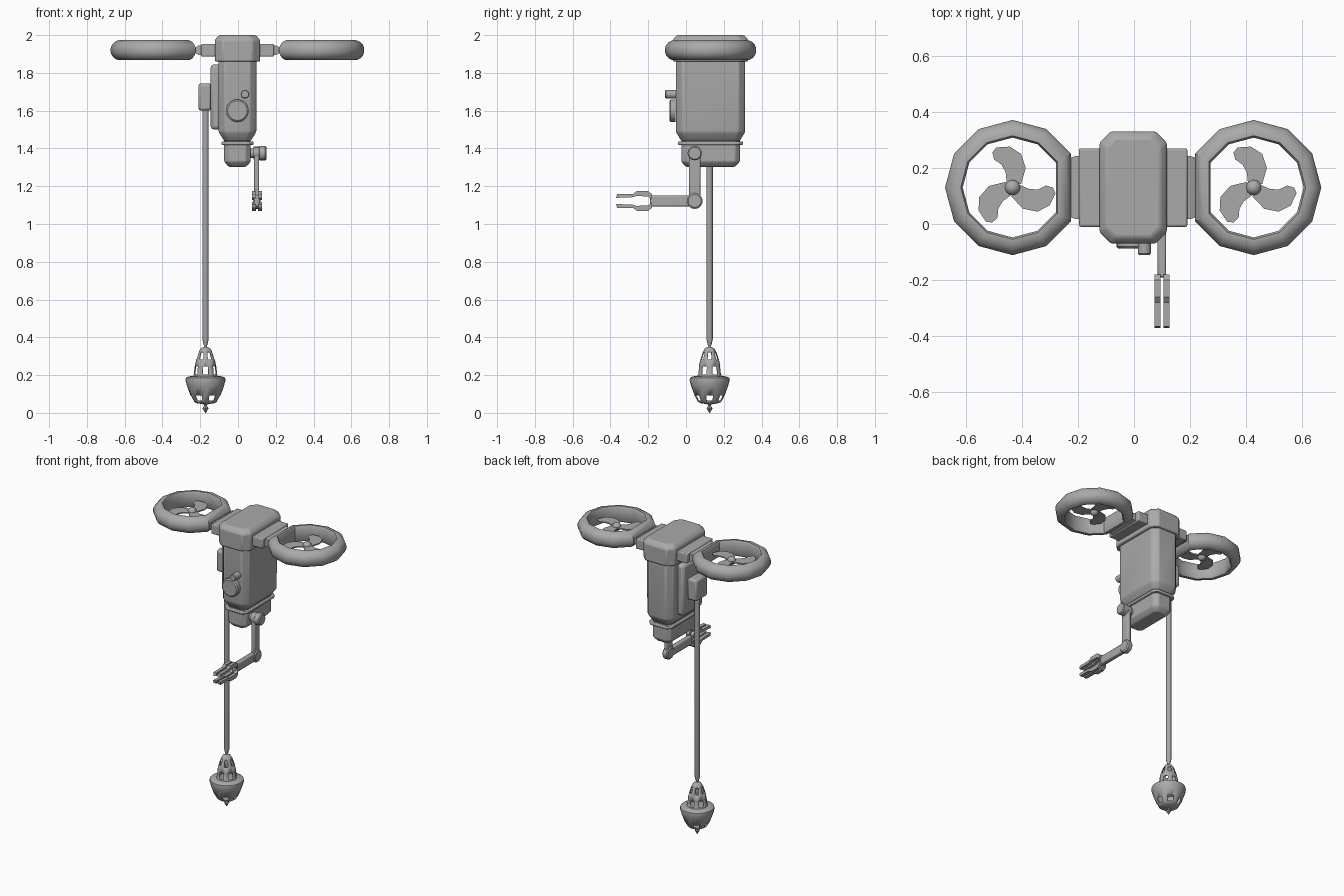
import bpy, bmesh, math
from mathutils import Vector, Matrix

if "Cube" in bpy.data.objects:
    bpy.data.objects.remove(bpy.data.objects["Cube"])

CX, CY = -0.003, 0.13          # centre line of the hull
grey = bpy.data.materials.new("plain grey")
grey.diffuse_color = (0.4, 0.4, 0.4, 1)
grey.use_nodes = True
grey.node_tree.nodes["Principled BSDF"].inputs["Base Color"].default_value = grey.diffuse_color


def finish(name, bm, bevel=0.0, angle=35, segs=2):
    bmesh.ops.recalc_face_normals(bm, faces=bm.faces)
    me = bpy.data.meshes.new(name)
    bm.to_mesh(me)
    bm.free()
    me.materials.append(grey)
    ob = bpy.data.objects.new(name, me)
    bpy.context.collection.objects.link(ob)
    if bevel:
        m = ob.modifiers.new("soft edges", 'BEVEL')
        m.width, m.segments, m.limit_method = bevel, segs, 'ANGLE'
    bpy.ops.object.select_all(action='DESELECT')
    bpy.context.view_layer.objects.active = ob
    ob.select_set(True)
    bpy.ops.object.shade_smooth_by_angle(angle=math.radians(angle))
    return ob


def loft(bm, rings, caps=True, loop=False):
    """Join equal-length closed rings of points with quads; returns faces by row."""
    vs = [[bm.verts.new(p) for p in r] for r in rings]
    n, rows = len(vs[0]), []
    for k in range(len(vs) if loop else len(vs) - 1):
        a, b = vs[k], vs[(k + 1) % len(vs)]
        rows.append([bm.faces.new((a[i], a[(i + 1) % n], b[(i + 1) % n], b[i])) for i in range(n)])
    if caps and not loop:
        bm.faces.new(vs[0])
        bm.faces.new(vs[-1])
    return rows


def stack(name, sections, bevel):
    """Tower of rectangles with cut corners: (z, half x, half y, cut)."""
    bm = bmesh.new()
    rings = []
    for z, hx, hy, c in sections:
        pts = [(hx, -hy + c), (hx, hy - c), (hx - c, hy), (-hx + c, hy),
               (-hx, hy - c), (-hx, -hy + c), (-hx + c, -hy), (hx - c, -hy)]
        rings.append([(CX + x, CY + y, z) for x, y in pts])
    loft(bm, rings)
    return finish(name, bm, bevel, 40)


def box(name, lo, hi, bevel=0.0):
    bm = bmesh.new()
    lo, hi = Vector(lo), Vector(hi)
    bmesh.ops.create_cube(bm, size=1, matrix=Matrix.Translation((lo + hi) / 2)
                          @ Matrix.Diagonal((*(hi - lo), 1)))
    return finish(name, bm, bevel, 40)


def lathe(name, profile, origin, axis='Z', n=16, bevel=0.0):
    """Turned part: profile of (radius, distance along axis)."""
    turn = {'Z': Matrix(), 'X': Matrix.Rotation(math.pi / 2, 4, 'Y'),
            '-Y': Matrix.Rotation(math.pi / 2, 4, 'X')}[axis]
    m = Matrix.Translation(origin) @ turn
    bm = bmesh.new()
    loft(bm, [[m @ Vector((r * math.cos(2 * math.pi * i / n), r * math.sin(2 * math.pi * i / n), h))
               for i in range(n)] for r, h in profile])
    return finish(name, bm, bevel)


# hull
stack("hull", [(1.44, 0.07, 0.155, 0.025), (1.487, 0.1, 0.183, 0.035), (1.87, 0.1, 0.183, 0.035)], 0.008)
stack("hull_cap", [(1.86, 0.12, 0.2, 0.04), (1.975, 0.12, 0.2, 0.04), (2.0, 0.097, 0.178, 0.035)], 0.008)
stack("collar", [(1.418, 0.085, 0.172, 0.025), (1.437, 0.085, 0.172, 0.025)], 0.006)
stack("lower_block", [(1.303, 0.047, 0.13, 0.02), (1.33, 0.07, 0.155, 0.025), (1.45, 0.07, 0.155, 0.025)], 0.006)

# front lenses
lathe("main_lens", [(0.06, 0), (0.06, 0.026), (0.052, 0.033)], (CX, -0.055, 1.6), '-Y', 20)
lathe("small_lens", [(0.023, 0), (0.023, 0.055), (0.019, 0.06)], (0.037, -0.05, 1.687), '-Y', 14)

# side pack and cable winch
box("side_pack", (-0.145, 0.025, 1.5), (-0.09, 0.235, 1.845), 0.018)
box("winch_box", (-0.21, 0.065, 1.6), (-0.14, 0.19, 1.745), 0.014)

# ducted rotors
DUCT = [(0.178, -0.042), (0.185, -0.053), (0.2, -0.053), (0.22, -0.044), (0.234, -0.029), (0.241, -0.012),
        (0.241, 0.012), (0.234, 0.029), (0.22, 0.044), (0.2, 0.053), (0.185, 0.053), (0.178, 0.042)]
BLADE = [(0.03, 0.012), (0.047, 0.07), (0.03, 0.12), (-0.01, 0.146), (-0.058, 0.143),
         (-0.072, 0.125), (-0.066, 0.1), (-0.04, 0.082), (-0.025, 0.055), (-0.02, 0.012)]
ROTZ = 1.92
for s, side in ((-1, "left"), (1, "right")):
    rx = CX + s * 0.43
    # twelve-sided ring with the corner next to the hull removed
    skip = 6 if s > 0 else 0
    bm = bmesh.new()
    loft(bm, [[(rx + r * math.cos(k * math.pi / 6), CY + r * math.sin(k * math.pi / 6), ROTZ + h)
               for r, h in DUCT] for k in range(12) if k != skip], loop=True)
    finish(side + "_duct", bm, angle=32)
    # three curved blades
    bm = bmesh.new()
    for k in range(3):
        rot = Matrix.Translation((rx, CY, ROTZ)) @ Matrix.Rotation(k * 2 * math.pi / 3, 4, 'Z')
        loft(bm, [[rot @ Vector((x, y, z)) for x, y in BLADE] for z in (-0.004, 0.004)])
    finish(side + "_blades", bm)
    bm = bmesh.new()
    bmesh.ops.create_uvsphere(bm, u_segments=14, v_segments=8, radius=0.028,
                              matrix=Matrix.Translation((rx, CY, ROTZ)))
    finish(side + "_rotor_hub", bm)
    # mount between hull and ring
    xa, xb = sorted((CX + s * 0.11, CX + s * 0.193))
    box(side + "_mount", (xa, CY - 0.14, ROTZ - 0.033), (xb, CY + 0.14, ROTZ + 0.033), 0.006)
    bm = bmesh.new()
    loft(bm, [[(CX + s * d, CY + a * hy, ROTZ + b * hz) for a, b in ((-1, -1), (1, -1), (1, 1), (-1, 1))]
              for d, hy, hz in ((0.185, 0.112, 0.027), (0.206, 0.112, 0.025), (0.226, 0.105, 0.012))])
    finish(side + "_ring_joint", bm)

# arm
AX, AY, ELZ = 0.1, 0.046, 1.122
lathe("shoulder_axle", [(0.025, 0), (0.025, 0.06)], (0.055, AY, 1.375), 'X', 14)
lathe("shoulder", [(0.032, 0), (0.038, 0.006), (0.038, 0.036), (0.032, 0.042)], (0.108, AY, 1.375), 'X')
lathe("shoulder_collar", [(0.034, 0), (0.034, 0.03)], (0.082, AY, 1.375), 'X')
box("upper_arm", (0.086, AY - 0.03, ELZ), (0.112, AY + 0.03, 1.375), 0.007)
lathe("elbow", [(0.034, 0), (0.042, 0.007), (0.042, 0.033), (0.034, 0.04)], (AX - 0.02, AY, ELZ), 'X')
box("forearm", (0.084, -0.19, ELZ - 0.029), (0.115, AY, ELZ + 0.029), 0.007)

# gripper fingers: side outline (y, height above wrist)
FINGER = [(-0.18, 0.006), (-0.18, 0.036), (-0.2, 0.052), (-0.26, 0.052),
          (-0.28, 0.037), (-0.365, 0.036), (-0.37, 0.016), (-0.28, 0.02), (-0.265, 0.026), (-0.2, 0.024)]
bm = bmesh.new()
for up in (-1, 1):
    for x in (AX - 0.016, AX + 0.016):
        loft(bm, [[(x + w, y, ELZ + up * h) for y, h in FINGER] for w in (-0.011, 0.011)])
finish("gripper_fingers", bm)

# hanging cable
BX, BY = -0.172, 0.125
lathe("cable", [(0.003, 0.345), (0.01, 0.36), (0.017, 0.39), (0.017, 1.61)], (BX, BY, 0), 'Z', 12)

# slotted probe bell: rows of openings left out of the shell
BELL = [(0.012, 0.045), (0.05, 0.052), (0.062, 0.06), (0.08, 0.093), (0.097, 0.14), (0.106, 0.172),
        (0.104, 0.185), (0.09, 0.193), (0.064, 0.196), (0.062, 0.203), (0.057, 0.246),
        (0.049, 0.283), (0.036, 0.322), (0.024, 0.343), (0.006, 0.35)]
OPEN = {2: 2, 9: 0, 11: 2}     # row of the shell: column offset of its openings
bm = bmesh.new()
rows = loft(bm, [[(BX + r * math.cos(i * math.pi / 12), BY + r * math.sin(i * math.pi / 12), z)
                  for i in range(24)] for r, z in BELL])
gone = [f for k, off in OPEN.items() for i, f in enumerate(rows[k]) if (i - 1 + off) % 4 < 2]
bmesh.ops.delete(bm, geom=gone, context='FACES')
bell = finish("probe_bell", bm, angle=40)
shell = bell.modifiers.new("wall", 'SOLIDIFY')
shell.thickness, shell.offset = 0.006, -1
lathe("probe_tip", [(0.002, 0), (0.016, 0.024), (0.008, 0.036), (0.008, 0.05)], (BX, BY, 0.005), 'Z', 8)

# rest the lowest point on the ground
for ob in bpy.data.objects:
    if ob.name == "probe_tip":
        ob.location.z = -0.005
